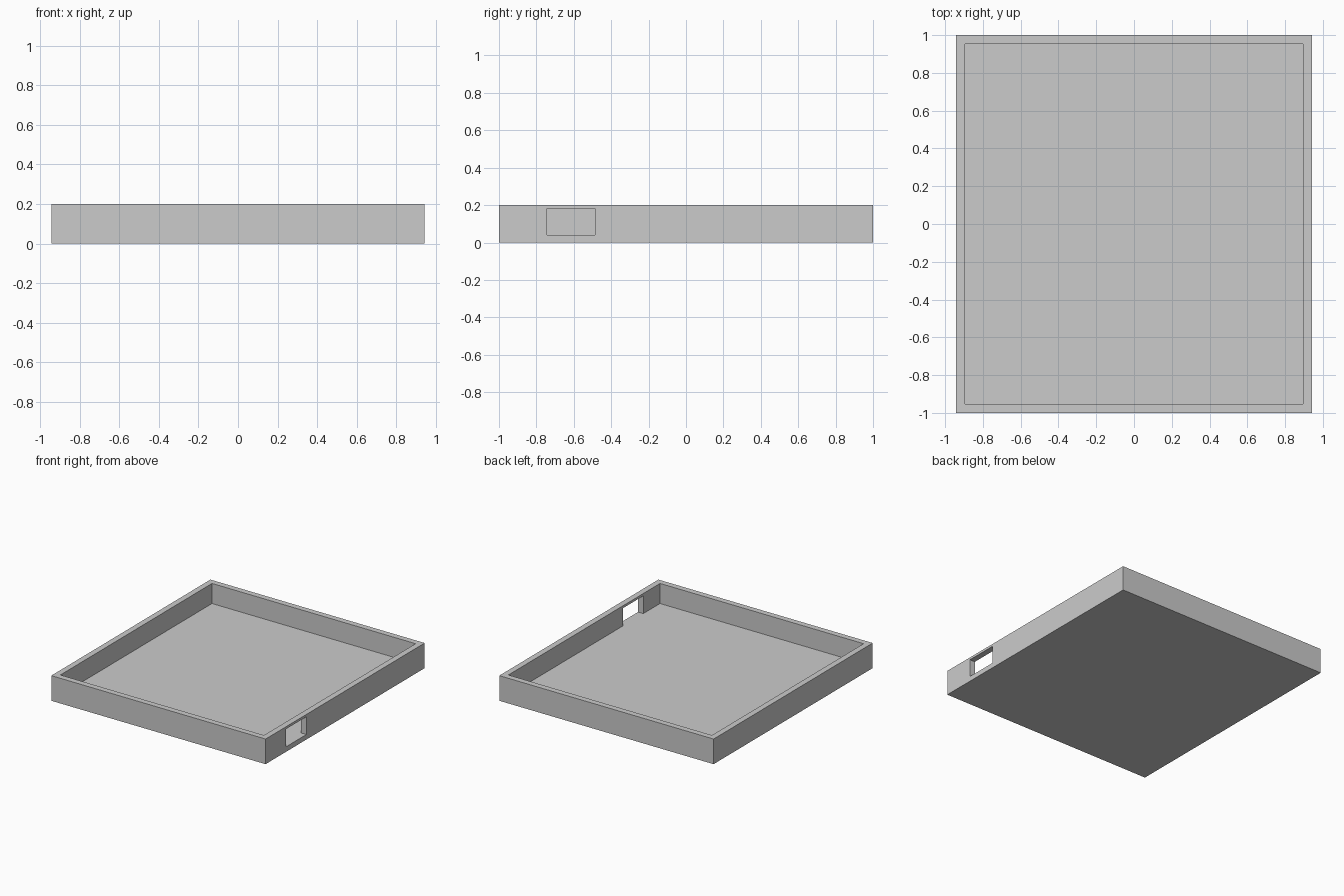
import bpy
import bmesh
from mathutils import Matrix, Vector

cube = bpy.data.objects.get("Cube")
if cube:
    bpy.data.objects.remove(cube, do_unlink=True)

HALF_X, HALF_Y, HEIGHT = 0.943, 1.0, 0.2
WALL, FLOOR = 0.047, 0.04

grey = bpy.data.materials.new("light_grey")
grey.use_nodes = True
colour = (0.6, 0.6, 0.6, 1)
grey.diffuse_color = colour
grey.node_tree.nodes["Principled BSDF"].inputs["Base Color"].default_value = colour


def box(name, low, high):
    """Axis-aligned box between two corners."""
    low, high = Vector(low), Vector(high)
    bm = bmesh.new()
    bmesh.ops.create_cube(bm, size=1, matrix=Matrix.Translation((low + high) / 2)
                          @ Matrix.Diagonal((*(high - low), 1)))
    mesh = bpy.data.meshes.new(name)
    bm.to_mesh(mesh)
    bm.free()
    mesh.materials.append(grey)
    obj = bpy.data.objects.new(name, mesh)
    bpy.context.collection.objects.link(obj)
    return obj


def cut(target, cutter):
    cutter.hide_render = True
    cutter.hide_set(True)
    mod = target.modifiers.new(cutter.name, "BOOLEAN")
    mod.operation = "DIFFERENCE"
    mod.solver = "EXACT"
    mod.object = cutter
    bpy.context.view_layer.objects.active = target
    bpy.ops.object.modifier_apply(modifier=mod.name)
    bpy.data.objects.remove(cutter, do_unlink=True)


# Open tray
tray = box("tray", (-HALF_X, -HALF_Y, 0), (HALF_X, HALF_Y, HEIGHT))
cut(tray, box("cavity_cutter", (WALL - HALF_X, WALL - HALF_Y, FLOOR),
              (HALF_X - WALL, HALF_Y - WALL, HEIGHT + 0.1)))

# Port opening through the left wall, level with the tray floor
cut(tray, box("port_cutter", (HALF_X - WALL - 0.1, -0.743, FLOOR),
              (HALF_X + 0.1, -0.487, 0.181)))
